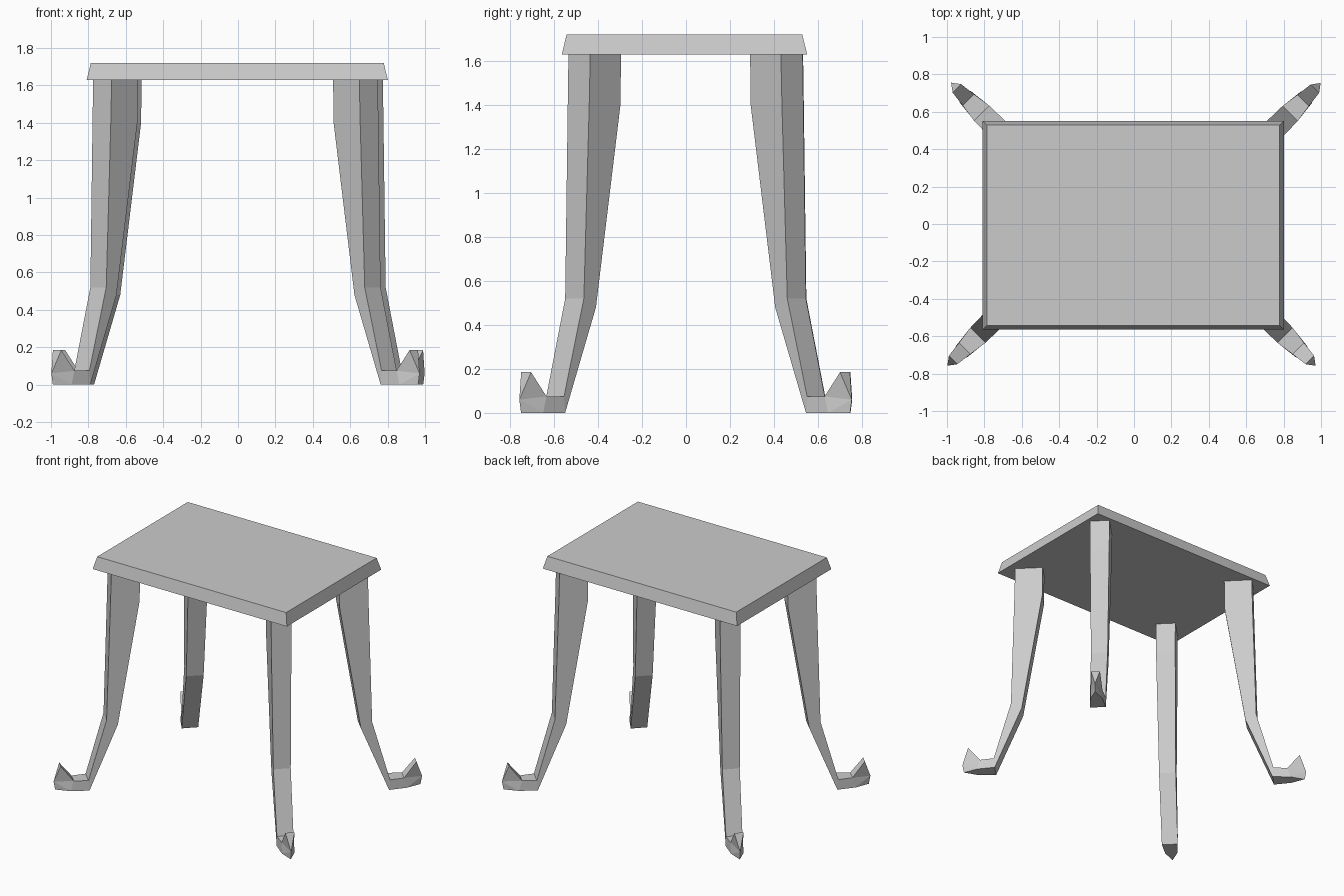
import bpy, bmesh, math
from mathutils import Matrix

old = bpy.data.objects.get("Cube")
if old:
    bpy.data.objects.remove(old, do_unlink=True)

GREY = (0.6, 0.6, 0.6, 1.0)
mat = bpy.data.materials.new("plain grey")
mat.use_nodes = True
mat.diffuse_color = GREY
mat.node_tree.nodes["Principled BSDF"].inputs["Base Color"].default_value = GREY


def finish(bm, name):
    bmesh.ops.recalc_face_normals(bm, faces=bm.faces)
    mesh = bpy.data.meshes.new(name)
    bm.to_mesh(mesh)
    bm.free()
    mesh.materials.append(mat)
    obj = bpy.data.objects.new(name, mesh)
    bpy.context.collection.objects.link(obj)
    return obj


# Tabletop: a slab whose upper face is slightly smaller
bm = bmesh.new()
bmesh.ops.create_cube(bm, size=1)
for v in bm.verts:
    upper = v.co.z > 0
    inset = 0.022 if upper else 0
    v.co.x = math.copysign(0.805 - inset, v.co.x) - 0.004
    v.co.y = math.copysign(0.558 - inset, v.co.y) - 0.007
    v.co.z = 1.72 if upper else 1.63
finish(bm, "tabletop")

# Leg stations: outer reach, outer z, inner reach, inner z, half width
STATIONS = [
    (0.07, 1.63, -0.07, 1.63, 0.07),
    (0.074, 1.4, -0.068, 1.4, 0.069),
    (0.092, 0.52, 0.037, 0.48, 0.06),
    (0.18, 0.075, 0.175, 0, 0.057),
    (0.25, 0.075, 0.265, 0, 0.043),
]
DIAG = math.sqrt(2)


def build_leg(name, x, y, angle):
    bm = bmesh.new()

    def vert(reach, side, z):
        return bm.verts.new((reach * DIAG, side, z))

    # Shaft and foot: bridge four-sided sections
    rings = []
    for ro, zo, ri, zi, w in STATIONS:
        rings.append([vert(ro, w, zo), vert(ro, -w, zo),
                      vert(ri, -w, zi), vert(ri, w, zi)])
    bm.faces.new(rings[0])
    for a, b in zip(rings, rings[1:]):
        for i in range(4):
            j = (i + 1) % 4
            bm.faces.new((a[i], a[j], b[j], b[i]))

    # Upturned claw at the toe
    n1, n2, s2, s1 = rings[-1]
    p1, p2 = vert(0.312, 0.032, 0.185), vert(0.312, -0.032, 0.185)
    ridge, tip = vert(0.343, 0, 0.06), vert(0.335, 0, 0)
    bm.faces.new((n1, n2, p2, p1))
    bm.faces.new((p1, p2, ridge))
    bm.faces.new((s1, s2, tip))
    for n, p, s in ((n1, p1, s1), (n2, p2, s2)):
        bm.faces.new((n, p, ridge))
        bm.faces.new((n, ridge, s))
        bm.faces.new((s, ridge, tip))

    place = Matrix.Translation((x, y, 0)) @ Matrix.Rotation(math.radians(angle), 4, 'Z')
    bmesh.ops.transform(bm, matrix=place, verts=bm.verts)
    finish(bm, name)


build_leg("front_right_leg", -0.655, -0.415, 225)
build_leg("front_left_leg", 0.628, -0.415, 315)
build_leg("back_left_leg", 0.655, 0.411, 45)
build_leg("back_right_leg", -0.635, 0.413, 135)
